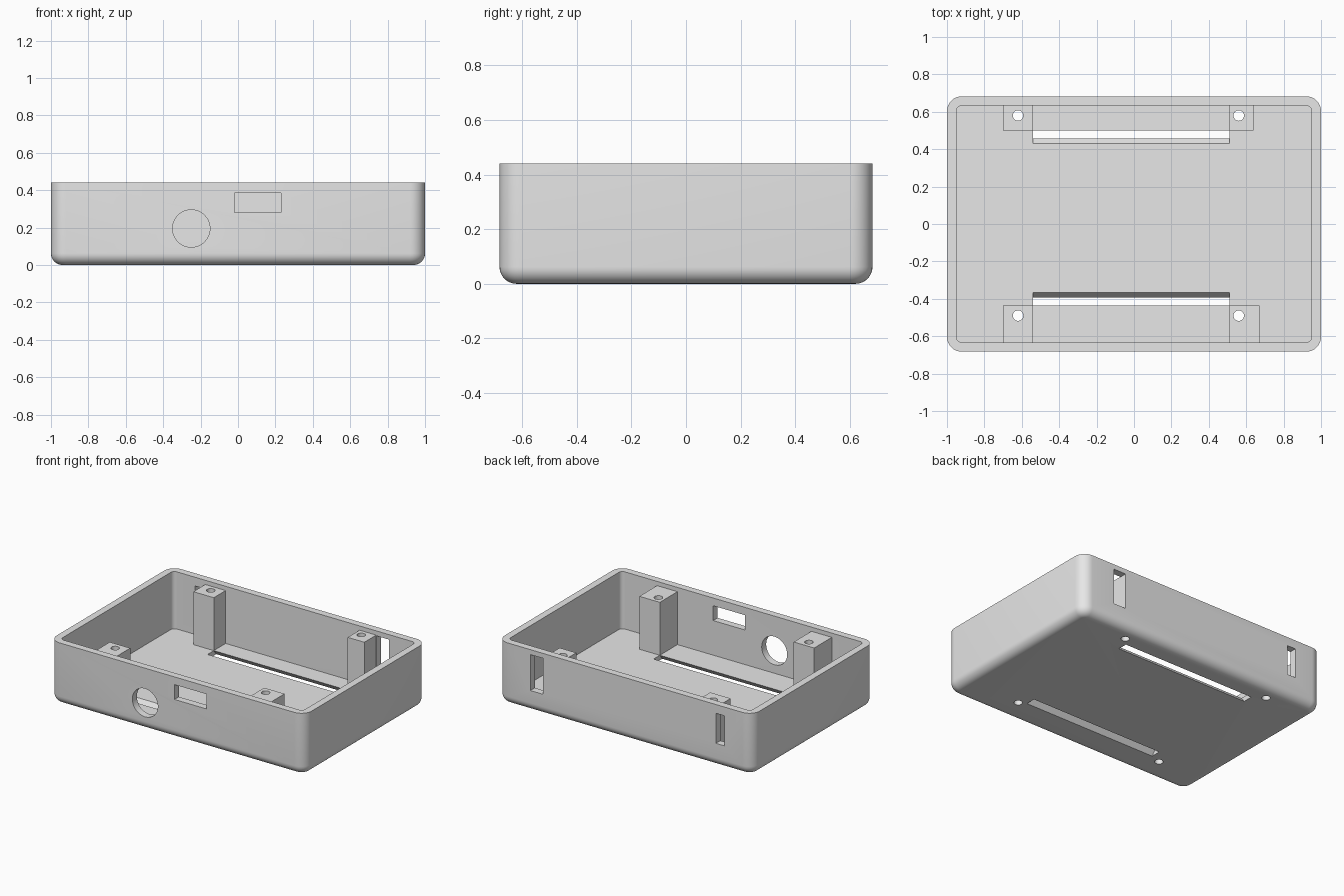
import bpy, bmesh, math
from mathutils import Vector

old = bpy.data.objects.get("Cube")
if old:
    bpy.data.objects.remove(old, do_unlink=True)

grey = bpy.data.materials.new("plain_grey")
grey.use_nodes = True
grey.diffuse_color = (0.8, 0.8, 0.8, 1)
grey.node_tree.nodes["Principled BSDF"].inputs["Base Color"].default_value = (0.8, 0.8, 0.8, 1)

W, D, H = 1.0, 0.683, 0.44      # half width, half depth, height
WALL, FLOOR = 0.05, 0.035
CORNER, BASE = 0.08, 0.062      # upright and bottom edge radii


def finish(bm, name):
    bmesh.ops.recalc_face_normals(bm, faces=bm.faces)
    mesh = bpy.data.meshes.new(name)
    bm.to_mesh(mesh)
    bm.free()
    mesh.materials.append(grey)
    obj = bpy.data.objects.new(name, mesh)
    bpy.context.collection.objects.link(obj)
    return obj


def loft(name, rings):
    """Solid through a stack of equal-sized rings, capped at both ends."""
    bm = bmesh.new()
    loops = [[bm.verts.new(p) for p in ring] for ring in rings]
    n = len(loops[0])
    for a, b in zip(loops, loops[1:]):
        for i in range(n):
            j = (i + 1) % n
            bm.faces.new((a[i], a[j], b[j], b[i]))
    bm.faces.new(loops[0][::-1])
    bm.faces.new(loops[-1])
    return finish(bm, name)


def rounded_ring(hx, hy, r, z, steps=8):
    ring = []
    for k, (sx, sy) in enumerate([(1, 1), (-1, 1), (-1, -1), (1, -1)]):
        for i in range(steps + 1):
            a = math.pi / 2 * (k + i / steps)
            ring.append(Vector((sx * (hx - r) + r * math.cos(a),
                                sy * (hy - r) + r * math.sin(a), z)))
    return ring


def block(name, x0, x1, y0, y1, z0, z1):
    ring = [(x0, y0), (x1, y0), (x1, y1), (x0, y1)]
    return loft(name, [[Vector((x, y, z)) for x, y in ring] for z in (z0, z1)])


def rod(name, center, radius, half, axis, sides=40):
    rings = []
    for end in (-half, half):
        ring = []
        for i in range(sides):
            a = math.tau * i / sides
            u, v = radius * math.cos(a), radius * math.sin(a)
            offset = (u, v, end) if axis == "z" else (u, end, v)
            ring.append(Vector(center) + Vector(offset))
        rings.append(ring)
    return loft(name, rings)


def cut(target, cutter, keep=False):
    bpy.context.view_layer.objects.active = target
    mod = target.modifiers.new("cut", "BOOLEAN")
    mod.operation, mod.solver, mod.object = "DIFFERENCE", "EXACT", cutter
    bpy.ops.object.modifier_apply(modifier=mod.name)
    if not keep:
        bpy.data.objects.remove(cutter, do_unlink=True)


# Case body: rounded bottom edge rising to straight walls
rings = []
for i in range(9):
    a = math.pi / 2 * i / 8
    inset = BASE * (1 - math.sin(a))
    rings.append(rounded_ring(W - inset, D - inset, CORNER - inset, BASE * (1 - math.cos(a))))
rings.append(rounded_ring(W, D, CORNER, H))
case = loft("case_body", rings)

# Open cavity
cut(case, loft("cavity", [rounded_ring(W - WALL, D - WALL, CORNER - WALL, z)
                          for z in (FLOOR, H + 0.1)]))

# Round and rectangular ports in the front wall
cut(case, rod("round_port", (-0.25, -D, 0.195), 0.1, 0.1, "y"))
cut(case, block("front_port", -0.02, 0.23, -D - 0.1, -D + 0.1, 0.28, 0.385))

# Upright slots in the back wall
cut(case, block("left_slot", 0.643, 0.742, D - 0.1, D + 0.1, 0.15, 0.405))
cut(case, block("right_slot", -0.78, -0.712, D - 0.1, D + 0.1, 0.165, 0.378))

# Slanted slots through the floor, leaning outwards as they go down
for side, inner in ((1, 0.43), (-1, 0.365)):
    rings = []
    for x in (-0.54, 0.51):
        ring = []
        for shift, z in ((-1, 2 * FLOOR), (2, -FLOOR)):
            edges = (0, 0.07) if z > 0 else (0.07, 0)
            ring += [Vector((x, side * (inner + e + 0.027 * shift), z)) for e in edges]
        rings.append(ring)
    cut(case, loft("floor_slot", rings))

# Screw posts, drilled right through the floor
posts = [("back_left_post", 0.51, 0.64, 0.50, D - WALL + 0.01, 0.56, 0.58),
         ("back_right_post", -0.70, -0.54, 0.50, D - WALL + 0.01, -0.62, 0.58),
         ("front_left_post", 0.51, 0.67, -D + WALL - 0.01, -0.435, 0.56, -0.49),
         ("front_right_post", -0.70, -0.54, -D + WALL - 0.01, -0.435, -0.62, -0.49)]
parts = [case]
for name, x0, x1, y0, y1, hx, hy in posts:
    post = block(name, x0, x1, y0, y1, FLOOR - 0.01, 0.41)
    drill = rod("drill", (hx, hy, 0.2), 0.028, 0.4, "z", 24)
    cut(post, drill, keep=True)
    cut(case, drill)
    parts.append(post)

# Smooth the curves, keep the edges crisp
for obj in parts:
    bpy.ops.object.select_all(action="DESELECT")
    obj.select_set(True)
    bpy.context.view_layer.objects.active = obj
    bpy.ops.object.shade_smooth_by_angle(angle=math.radians(30))
